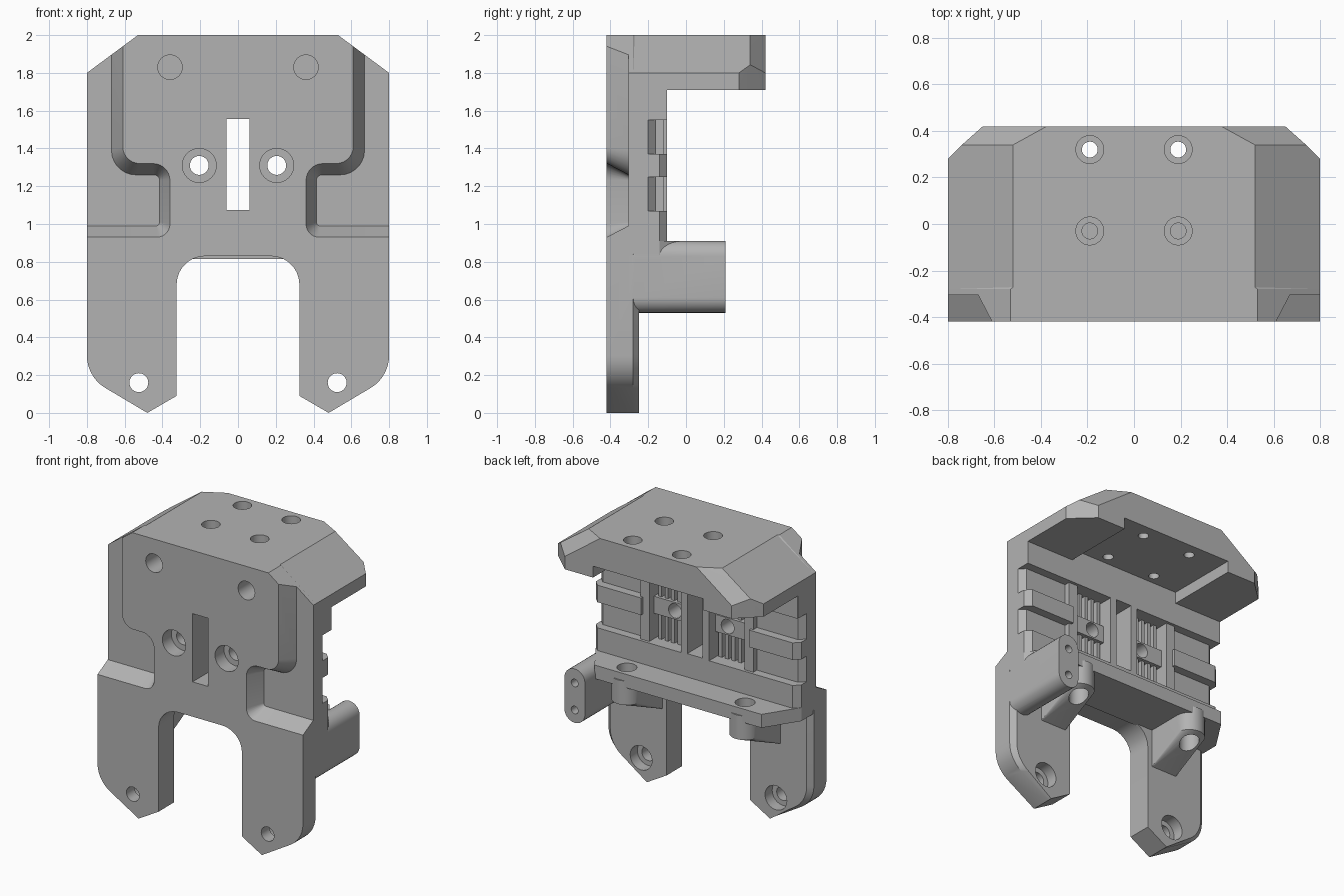
import bpy, bmesh, math
from mathutils import Vector

old = bpy.data.objects.get("Cube")
if old:
    bpy.data.objects.remove(old, do_unlink=True)

grey = bpy.data.materials.new("plain grey")
grey.use_nodes = True
grey.diffuse_color = (0.45, 0.45, 0.45, 1)
grey.node_tree.nodes["Principled BSDF"].inputs["Base Color"].default_value = grey.diffuse_color


def finish(name, bm):
    bmesh.ops.recalc_face_normals(bm, faces=bm.faces)
    mesh = bpy.data.meshes.new(name)
    bm.to_mesh(mesh)
    bm.free()
    mesh.materials.append(grey)
    obj = bpy.data.objects.new(name, mesh)
    bpy.context.collection.objects.link(obj)
    return obj


def loft(name, layers, axis="y"):
    """Skin matching outlines; each layer is (depth along axis, 2D points)."""
    bm = bmesh.new()
    rings = []
    for d, pts in layers:
        rings.append([bm.verts.new((a, d, b) if axis == "y" else (a, b, d)) for a, b in pts])
    n = len(rings[0])
    for lo, hi in zip(rings, rings[1:]):
        for i in range(n):
            j = (i + 1) % n
            bm.faces.new((lo[i], lo[j], hi[j], hi[i]))
    bm.faces.new(rings[0])
    bm.faces.new(rings[-1])
    return finish(name, bm)


def prism(name, pts, lo, hi, axis="y"):
    return loft(name, [(lo, pts), (hi, pts)], axis)


def box(name, x0, x1, y0, y1, z0, z1):
    return prism(name, [(x0, y0), (x1, y0), (x1, y1), (x0, y1)], z0, z1, "z")


def hull(name, points):
    bm = bmesh.new()
    for p in points:
        bm.verts.new(p)
    res = bmesh.ops.convex_hull(bm, input=bm.verts)
    loose = [v for v in bm.verts if not v.link_faces]
    bmesh.ops.delete(bm, geom=loose, context="VERTS")
    bmesh.ops.dissolve_limit(bm, angle_limit=0.01, verts=bm.verts, edges=bm.edges)
    return finish(name, bm)


def ring(x, y, r, n=32):
    return [(x + r * math.cos(2 * math.pi * i / n), y + r * math.sin(2 * math.pi * i / n))
            for i in range(n)]


def fillet(corners, n=7):
    """Round the corners (x, z, radius) of a closed outline."""
    out = []
    for i, (x, z, r) in enumerate(corners):
        p = Vector((x, z))
        if r == 0:
            out.append((x, z))
            continue
        a = (Vector(corners[i - 1][:2]) - p).normalized()
        b = (Vector(corners[(i + 1) % len(corners)][:2]) - p).normalized()
        half = a.angle(b) / 2
        c = p + (a + b).normalized() * r / math.sin(half)
        t = r / math.tan(half)
        u, v = (p + a * t - c).normalized(), (p + b * t - c).normalized()
        for k in range(n + 1):
            q = c + u.slerp(v, k / n) * r
            out.append((q.x, q.y))
    return out


def flip(pts, s):
    return [(s * p[0], *p[1:]) for p in pts]


def combine(target, tool, op):
    mod = target.modifiers.new("join", "BOOLEAN")
    mod.operation = op
    mod.solver = "EXACT"
    mod.object = tool
    bpy.context.view_layer.objects.active = target
    bpy.ops.object.modifier_apply(modifier=mod.name)
    bpy.data.objects.remove(tool, do_unlink=True)


def add(tool):
    combine(body, tool, "UNION")


def cut(tool):
    combine(body, tool, "DIFFERENCE")


# Front plate with two legs and an arch between them
right = [(0.53, 2, 0), (0.8, 1.8, 0), (0.8, 0.19, 0.2), (0.48, 0, 0),
         (0.325, 0.09, 0), (0.325, 0.83, 0.15)]
half = fillet([(0, 2, 0)] + right + [(0, 0.83, 0)])[1:-1]
outline = half + [(-x, z) for x, z in reversed(half)]
slim = [(x - math.copysign(0.035, x) if abs(x) > 0.5 else x, z) for x, z in outline]
body = loft("mount_body", [(-0.42, outline), (-0.28, outline), (-0.25, slim)])

# Overhanging top block with sloped sides and clipped back corners
corner = [(0.52, -0.42, 2), (0.52, 0.34, 2), (0.375, 0.42, 2), (0.8, -0.42, 1.8),
          (0.8, 0.28, 1.8), (0.74, 0.34, 1.843), (0.65, 0.42, 1.8),
          (0.65, 0.42, 1.71), (0.8, 0.28, 1.71), (0.8, -0.42, 1.71)]
add(hull("top_block", corner + flip(corner, -1)))
cut(box("underside_channel", -0.43, 0.43, -0.1, 0.6, 1.6, 1.79))


# Back wall: core, lower band and upper lip
def band(name, y, c, z0, z1):
    side = [(0.8, -0.3), (0.8, y - c), (0.8 - c, y)]
    pts = side + [(-a, b) for a, b in reversed(side)]
    add(prism(name, pts, z0, z1, "z"))


band("back_core", -0.16, 0.04, 0.85, 1.75)
band("lower_band", -0.1, 0.04, 0.84, 1.07)
band("upper_lip", -0.1, 0.001, 1.55, 1.8)

# Shelf with clipped corners
edge = [(0.8, -0.27), (0.8, -0.14), (0.65, 0.09)]
add(prism("shelf", edge + [(-a, b) for a, b in reversed(edge)], 0.815, 0.91, "z"))

for s in (1, -1):
    # Side tabs and columns beside the belt pockets
    tab = [(0.42, -0.3), (0.8, -0.3), (0.8, -0.14), (0.76, -0.1), (0.42, -0.1)]
    add(prism("side_tab", flip(tab, s), 1.25, 1.37, "z"))
    add(box("pocket_column", *sorted((s * 0.37, s * 0.44)), -0.3, -0.12, 1.0, 1.6))
    cut(box("belt_pocket", *sorted((s * 0.1, s * 0.37)), -0.28, 0, 1.07, 1.55))
    # Belt teeth and the bar across them
    for i in range(5):
        x = s * (0.135 + 0.05 * i)
        add(box("belt_tooth", x - 0.013, x + 0.013, -0.3, -0.19, 1.05, 1.57))
    add(box("pocket_bar", *sorted((s * 0.08, s * 0.39)), -0.3, -0.17, 1.25, 1.37))
    # Screw boss under the shelf, blended into the leg
    boss = [(x, y, z) for z in (0.69, 0.86) for x, y in ring(s * 0.46, 0, 0.1)]
    root = [(s * x, -0.27, z) for x in (0.36, 0.56) for z in (0.54, 0.86)]
    add(hull("shelf_boss", boss + root))

# Centre block around the slot
add(box("slot_block", -0.11, 0.11, -0.3, -0.1, 1.04, 1.58))

# Pill shaped arm on one side
arc = [math.pi * i / 14 for i in range(15)]
pill = [(0.72 + 0.08 * math.cos(t), 0.83 + 0.08 * math.sin(t)) for t in arc]
pill += [(0.72 - 0.08 * math.cos(t), 0.61 - 0.08 * math.sin(t)) for t in arc]
add(prism("side_arm", pill, -0.3, 0.21))
for z in (0.62, 0.81):
    cut(prism("arm_hole", ring(0.72, z, 0.027, 20), 0.0, 0.3))

# Stepped recesses with sloped walls on the front
front = fillet([(0.61, 2.1, 0), (0.61, 1.32, 0.09), (0.36, 1.32, 0.09),
                (0.36, 0.93, 0.07), (0.9, 0.93, 0), (0.9, 2.1, 0)])
floor = fillet([(0.67, 2.1, 0), (0.67, 1.26, 0.13), (0.415, 1.26, 0.03),
                (0.415, 0.99, 0.02), (0.9, 0.99, 0), (0.9, 2.1, 0)])
for s in (1, -1):
    cut(loft("front_recess", [(-0.45, flip(front, s)), (-0.42, flip(front, s)),
                              (-0.305, flip(floor, s))]))
    # Holes along the depth: x, z, radius, start, end
    for x, z, r, y0, y1 in ((0.36, 1.83, 0.065, -0.5, -0.15), (0.205, 1.31, 0.09, -0.5, -0.32),
                            (0.205, 1.31, 0.05, -0.5, 0.1), (0.525, 0.16, 0.05, -0.5, 0),
                            (0.525, 0.16, 0.085, -0.33, 0)):
        cut(prism("depth_hole", ring(s * x, z, r), y0, y1))
    # Upright holes: x, y, radius, bottom, top
    for x, y, r, z0, z1 in ((0.19, 0.32, 0.06, 1.88, 2.1), (0.19, 0.32, 0.034, 1.6, 2.1),
                            (0.19, -0.03, 0.06, 1.88, 2.1), (0.19, -0.03, 0.034, 1.6, 2.1),
                            (0.46, 0.0, 0.064, 0.5, 1.0)):
        cut(prism("upright_hole", ring(s * x, y, r), z0, z1, "z"))
cut(box("centre_slot", -0.06, 0.06, -0.5, 0.0, 1.075, 1.555))

bpy.ops.object.select_all(action="DESELECT")
body.select_set(True)
bpy.context.view_layer.objects.active = body
bpy.ops.object.shade_smooth_by_angle(angle=math.radians(25))
